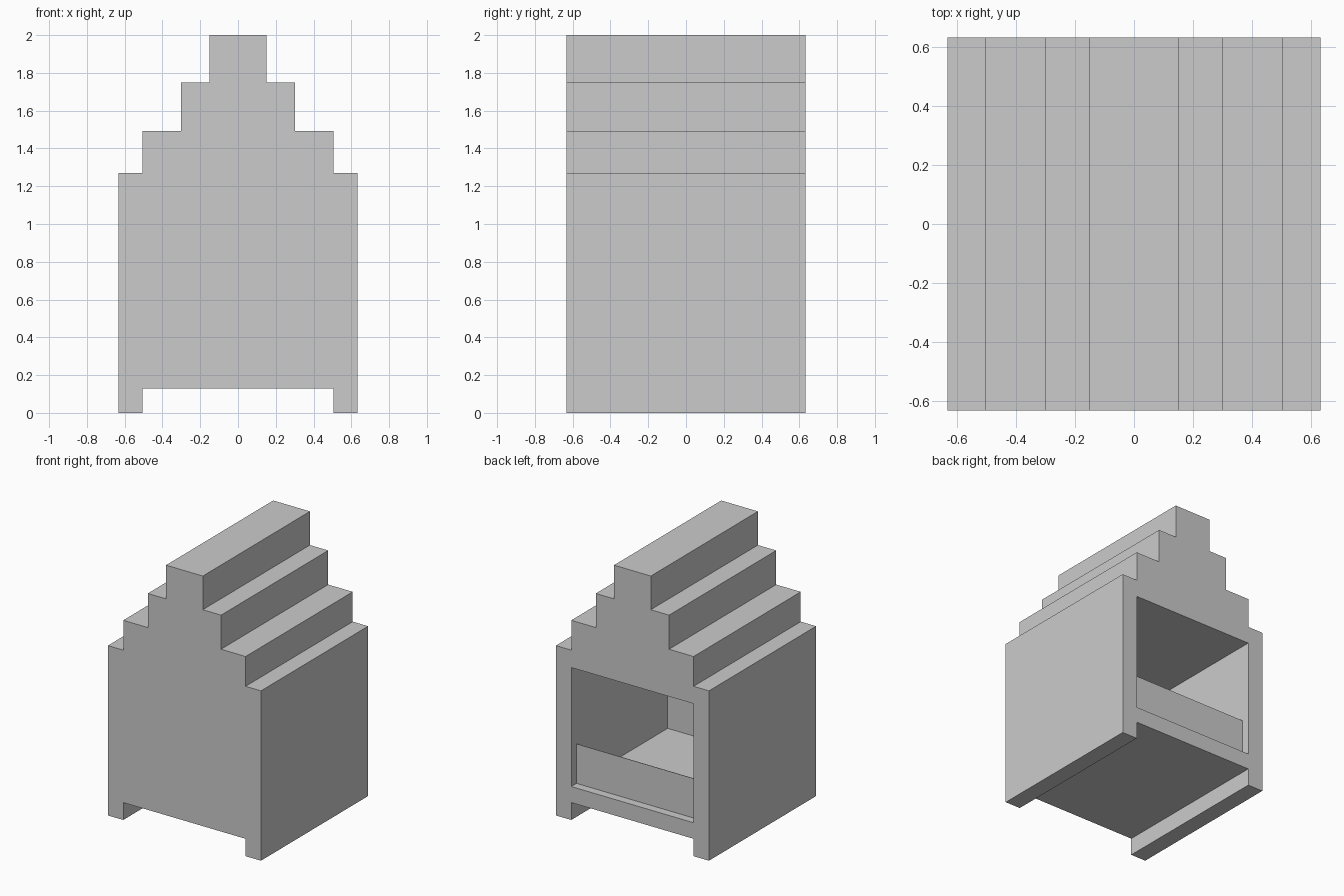
import bpy
import bmesh

if "Cube" in bpy.data.objects:
    bpy.data.objects.remove(bpy.data.objects["Cube"])

H = 0.633          # half width and half depth of the house
W = 0.127          # wall thickness
I = H - W          # half width of the inside
FLOOR, CEIL = 0.25, 1.14


def make_object(name, bm):
    bmesh.ops.recalc_face_normals(bm, faces=bm.faces)
    mesh = bpy.data.meshes.new(name)
    bm.to_mesh(mesh)
    bm.free()
    obj = bpy.data.objects.new(name, mesh)
    bpy.context.collection.objects.link(obj)
    return obj


def extrude_profile(name, points, y0, y1):
    """Extrude an x/z outline from y0 to y1."""
    bm = bmesh.new()
    face = bm.faces.new([bm.verts.new((x, y0, z)) for x, z in points])
    moved = bmesh.ops.extrude_face_region(bm, geom=[face])["geom"]
    verts = [g for g in moved if isinstance(g, bmesh.types.BMVert)]
    bmesh.ops.translate(bm, verts=verts, vec=(0, y1 - y0, 0))
    return make_object(name, bm)


def rectangle(x, z0, z1):
    return [(-x, z0), (x, z0), (x, z1), (-x, z1)]


# House: right half of the stepped outline (runner, wall, roof steps), mirrored
half = [(I, 0.13), (I, 0), (H, 0), (H, 1.27), (I, 1.27), (I, 1.493),
        (0.303, 1.493), (0.303, 1.748), (0.152, 1.748), (0.152, 2.0)]
outline = half + [(-x, z) for x, z in reversed(half)]
house = extrude_profile("stepped_house", outline, -H, H)

# Room: hollowed out from the open back
cutter = extrude_profile("room_cutter", rectangle(I, FLOOR, CEIL), -I, H + 0.2)
cutter.hide_render = True
cut = house.modifiers.new("room", "BOOLEAN")
cut.operation = "DIFFERENCE"
cut.solver = "EXACT"
cut.object = cutter
bpy.context.view_layer.objects.active = house
bpy.ops.object.modifier_apply(modifier=cut.name)
bpy.data.objects.remove(cutter)

# Threshold: thin low board set just inside the opening
extrude_profile("threshold_board", rectangle(I, FLOOR, 0.545), H - 0.066, H - 0.062)
